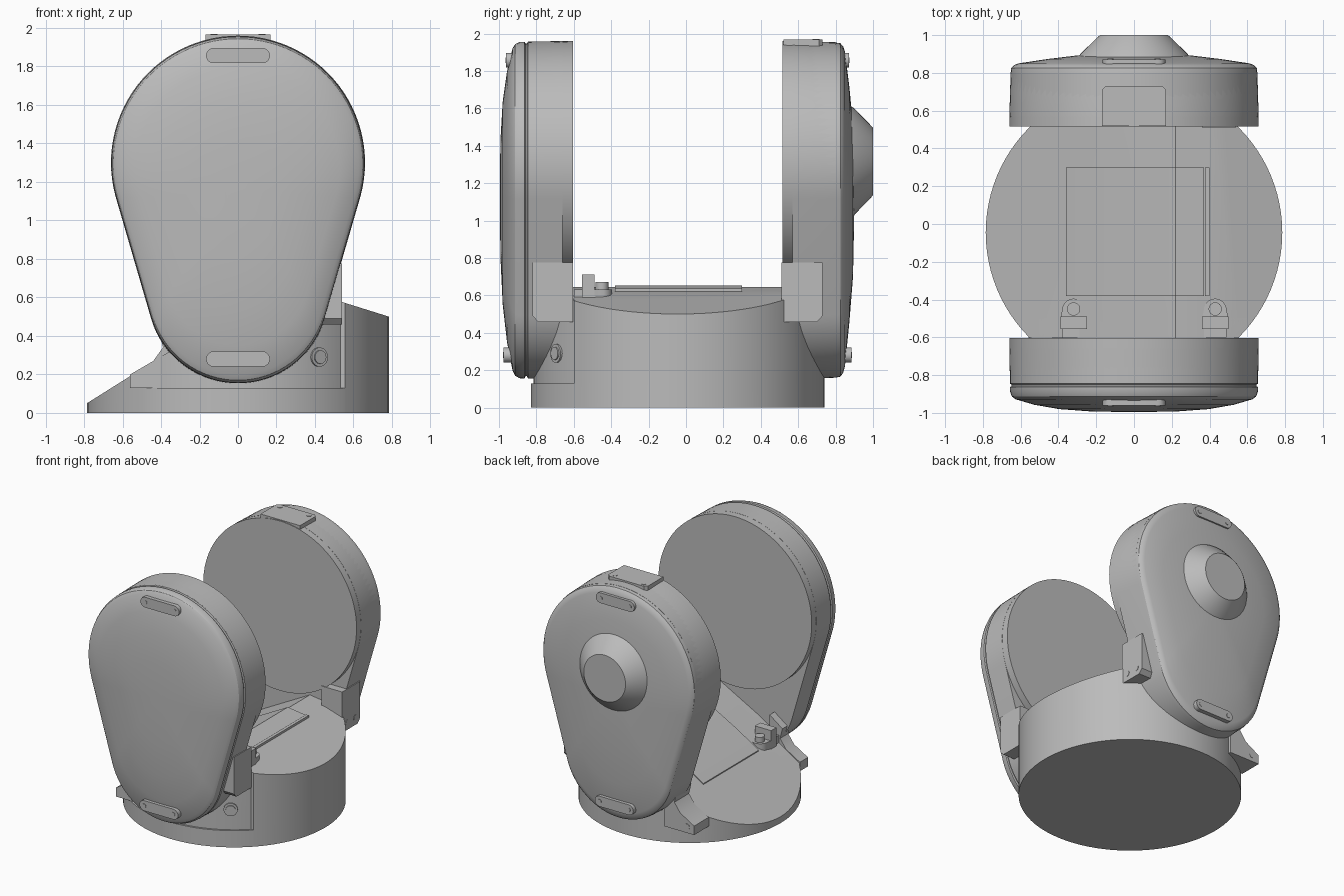
import bpy, bmesh, math
from mathutils import Vector

cube = bpy.data.objects.get("Cube")
if cube:
    bpy.data.objects.remove(cube, do_unlink=True)

grey = bpy.data.materials.new("plain_grey")
grey.use_nodes = True
grey.diffuse_color = (0.5, 0.5, 0.5, 1)
grey.node_tree.nodes["Principled BSDF"].inputs["Base Color"].default_value = (0.5, 0.5, 0.5, 1)
parts = []


def finish(name, bm):
    bmesh.ops.recalc_face_normals(bm, faces=bm.faces)
    mesh = bpy.data.meshes.new(name)
    bm.to_mesh(mesh)
    bm.free()
    mesh.materials.append(grey)
    ob = bpy.data.objects.new(name, mesh)
    bpy.context.collection.objects.link(ob)
    parts.append(ob)
    return ob


def loft(name, outline, zc, rings):
    """Stack scaled copies of an xz outline along y; rings are (scale, y)."""
    bm = bmesh.new()
    rows = [[bm.verts.new((x * s, y, zc + (z - zc) * s)) for x, z in outline] for s, y in rings]
    n = len(outline)
    for a, b in zip(rows, rows[1:]):
        for i in range(n):
            j = (i + 1) % n
            bm.faces.new((a[i], a[j], b[j], b[i]))
    bm.faces.new(rows[0])
    bm.faces.new(rows[-1])
    return finish(name, bm)


def prism(name, pts, lo, hi, axis="y"):
    """Extrude a profile along y (xz points), x (yz points) or z (xy points)."""
    place = {"y": lambda a, b, t: (a, t, b), "x": lambda a, b, t: (t, a, b),
             "z": lambda a, b, t: (a, b, t)}[axis]
    bm = bmesh.new()
    low = [bm.verts.new(place(a, b, lo)) for a, b in pts]
    top = [bm.verts.new(place(a, b, hi)) for a, b in pts]
    for i in range(len(pts)):
        j = (i + 1) % len(pts)
        bm.faces.new((low[i], low[j], top[j], top[i]))
    bm.faces.new(low)
    bm.faces.new(top)
    return finish(name, bm)


def rect(a0, a1, b0, b1):
    return [(a0, b0), (a1, b0), (a1, b1), (a0, b1)]


def arc(cx, cz, r, a0, a1, n):
    return [(cx + r * math.cos(a0 + (a1 - a0) * i / n), cz + r * math.sin(a0 + (a1 - a0) * i / n))
            for i in range(n + 1)]


def circle(cx, cz, r, n=24):
    return arc(cx, cz, r, 0, 2 * math.pi, n)[:-1]


def disc(name, pos, normal, r, depth):
    bm = bmesh.new()
    bmesh.ops.create_cone(bm, cap_ends=True, segments=24, radius1=r, radius2=r, depth=depth)
    ob = finish(name, bm)
    ob.location = pos
    ob.rotation_euler = Vector(normal).to_track_quat("Z", "Y").to_euler()


# Base: a cylinder trimmed by the planes of a convex roof profile
CY = -0.045
roof = [(-0.785, 0.05), (-0.18, 0.43), (0.22, 0.645), (0.4, 0.62), (0.785, 0.5)]


def trimmed_cylinder(name, radius, extra):
    bm = bmesh.new()
    bmesh.ops.create_cone(bm, cap_ends=True, segments=96, radius1=radius, radius2=radius, depth=1)
    bmesh.ops.translate(bm, verts=bm.verts, vec=(0, CY, 0.5))
    planes = [((x0, 0, z0), (z0 - z1, 0, x1 - x0)) for (x0, z0), (x1, z1) in zip(roof, roof[1:])]
    for co, no in planes + extra:
        res = bmesh.ops.bisect_plane(bm, geom=bm.verts[:] + bm.edges[:] + bm.faces[:], dist=1e-5,
                                     plane_co=co, plane_no=no, clear_outer=True)
        edges = [e for e in bm.edges if e.is_boundary]
        if edges:
            bmesh.ops.holes_fill(bm, edges=edges, sides=0)
    return finish(name, bm)


trimmed_cylinder("base_body", 0.785, [((0, -0.6, 0), (0, -1, 0))])
trimmed_cylinder("base_foot", 0.785, [((0, 0, 0.13), (0, 0, 1))])
trimmed_cylinder("base_front_panel", 0.77, [((0, -0.5, 0), (0, 1, 0))])


def roof_z(x):
    for (x0, z0), (x1, z1) in zip(roof, roof[1:]):
        if x <= x1:
            return z0 + (z1 - z0) * (x - x0) / (x1 - x0)


# Access door lying on the roof
door_x = (-0.36, -0.18, 0.22, 0.37)
door = [(x, roof_z(x) + 0.008) for x in door_x]
door += [(x, roof_z(x) - 0.03) for x in reversed(door_x)]
prism("access_door", door, -0.38, 0.3)
prism("door_hinge_strip", rect(0.375, 0.4, 0.6, 0.637), -0.38, 0.3)

# Screw lugs in front of the door
for side, x in (("right", -0.32), ("left", 0.43)):
    z = roof_z(x)
    prism(side + "_lug_block", rect(x - 0.07, x + 0.07, z - 0.1, z + 0.1), -0.555, -0.49)
    prism(side + "_lug_rear", rect(x - 0.06, x + 0.06, z - 0.1, z + 0.02), -0.6, -0.55)
    arch = [(x - 0.07, -0.5), (x + 0.07, -0.5)] + arc(x, -0.455, 0.06, 0, math.pi, 12)
    prism(side + "_lug_pad", arch, z - 0.08, z + 0.02, "z")
    disc(side + "_lug_screw", (x, -0.45, z + 0.03), (0, 0, 1), 0.035, 0.06)

# Arm shells: pear outline from a big and a small circle joined by tangents
TOP_R, TOP_Z, LOW_R, LOW_Z = 0.66, 1.3, 0.47, 0.62
lean = math.asin((TOP_R - LOW_R) / (TOP_Z - LOW_Z))
pear = arc(0, TOP_Z, TOP_R, -lean, math.pi + lean, 56)
pear += arc(0, LOW_Z, LOW_R, math.pi + lean, 2 * math.pi - lean, 32)
MID = 1.15
round_face = circle(0, TOP_Z, TOP_R, 96)

loft("front_shell", pear, MID, [(1, -0.66), (0.995, -0.845), (0.982, -0.85), (0.982, -0.858),
     (0.995, -0.863), (0.993, -0.89), (0.98, -0.913), (0.95, -0.928), (0.8, -0.957),
     (0.6, -0.98), (0.35, -0.992), (0.1, -0.995)])
loft("front_drum", round_face, TOP_Z, [(1, -0.603), (0.995, -0.84)])
loft("back_shell", pear, MID, [(1, 0.57), (0.99, 0.8), (0.985, 0.825), (0.965, 0.84),
     (0.93, 0.85), (0.7, 0.873), (0.45, 0.893), (0.1, 0.9)])
loft("back_drum", round_face, TOP_Z, [(1, 0.515), (0.99, 0.8)])
loft("back_boss", circle(0, 1.315, 0.29, 48), 1.315,
     [(1.05, 0.87), (0.98, 0.9), (0.68, 0.985), (0.62, 1.0)])

# Pill-shaped badges with two screws, top and bottom of each arm
for arm, s, z, y0, y1 in (("front", -1, 1.857, -0.88, -0.962), ("front", -1, 0.28, -0.88, -0.975),
                          ("back", 1, 1.857, 0.8, 0.872), ("back", 1, 0.28, 0.8, 0.885)):
    pill = arc(0.126, z, 0.04, -math.pi / 2, math.pi / 2, 10)
    pill += arc(-0.126, z, 0.04, math.pi / 2, 1.5 * math.pi, 10)
    level = "upper" if z > 1 else "lower"
    prism(f"{arm}_{level}_pill", pill, y0, y1)
    for x in (-0.125, 0.125):
        disc(f"{arm}_{level}_pill_screw", (x, y1, z), (0, s, 0), 0.016, 0.006)

# Top tab on the back arm
tab = [(-0.17, 0.52), (0.17, 0.52), (0.17, 0.71), (0.15, 0.73), (-0.15, 0.73), (-0.17, 0.71)]
prism("back_top_tab", tab, 1.88, 1.967, "z")
for x in (-0.125, 0.125):
    disc("top_tab_screw", (x, 0.695, 1.967), (0, 0, 1), 0.018, 0.006)

# Side mounts on the high side of the base
for arm, inner, outer, s in (("front", -0.605, -0.82, -1), ("back", 0.51, 0.73, 1)):
    side = [(inner, 0.775), (outer, 0.775), (outer, 0.49), (outer - s * 0.03, 0.458), (inner, 0.458)]
    prism(arm + "_side_mount", side, 0.36, 0.54, "x")
for y in (0.57, 0.67):
    disc("side_mount_screw", (0.54, y, 0.515), (1, 0, 0), 0.022, 0.006)

# Flared mounts on the low side of the base
flare = [(-0.3, 0.5), (-0.41, 0.42), (-0.39, 0.34), (-0.44, 0.27), (-0.56, 0.2), (-0.56, 0.13),
         (-0.3, 0.13)]
prism("back_flared_mount", flare, 0.52, 0.7)
prism("front_flared_mount", flare, -0.7, -0.6)
disc("flared_mount_screw", (-0.5, 0.7, 0.18), (0, 1, 0), 0.022, 0.006)

# Round port on the front panel
port_dir = Vector((0.42, -0.645, 0))
disc("front_port_rim", Vector((0, CY, 0.29)) + port_dir, port_dir, 0.05, 0.02)
disc("front_port_core", Vector((0, CY, 0.29)) + port_dir * 1.01, port_dir, 0.035, 0.02)

bpy.ops.object.select_all(action="DESELECT")
for ob in parts:
    ob.select_set(True)
bpy.context.view_layer.objects.active = parts[0]
bpy.ops.object.shade_smooth_by_angle(angle=math.radians(28))
